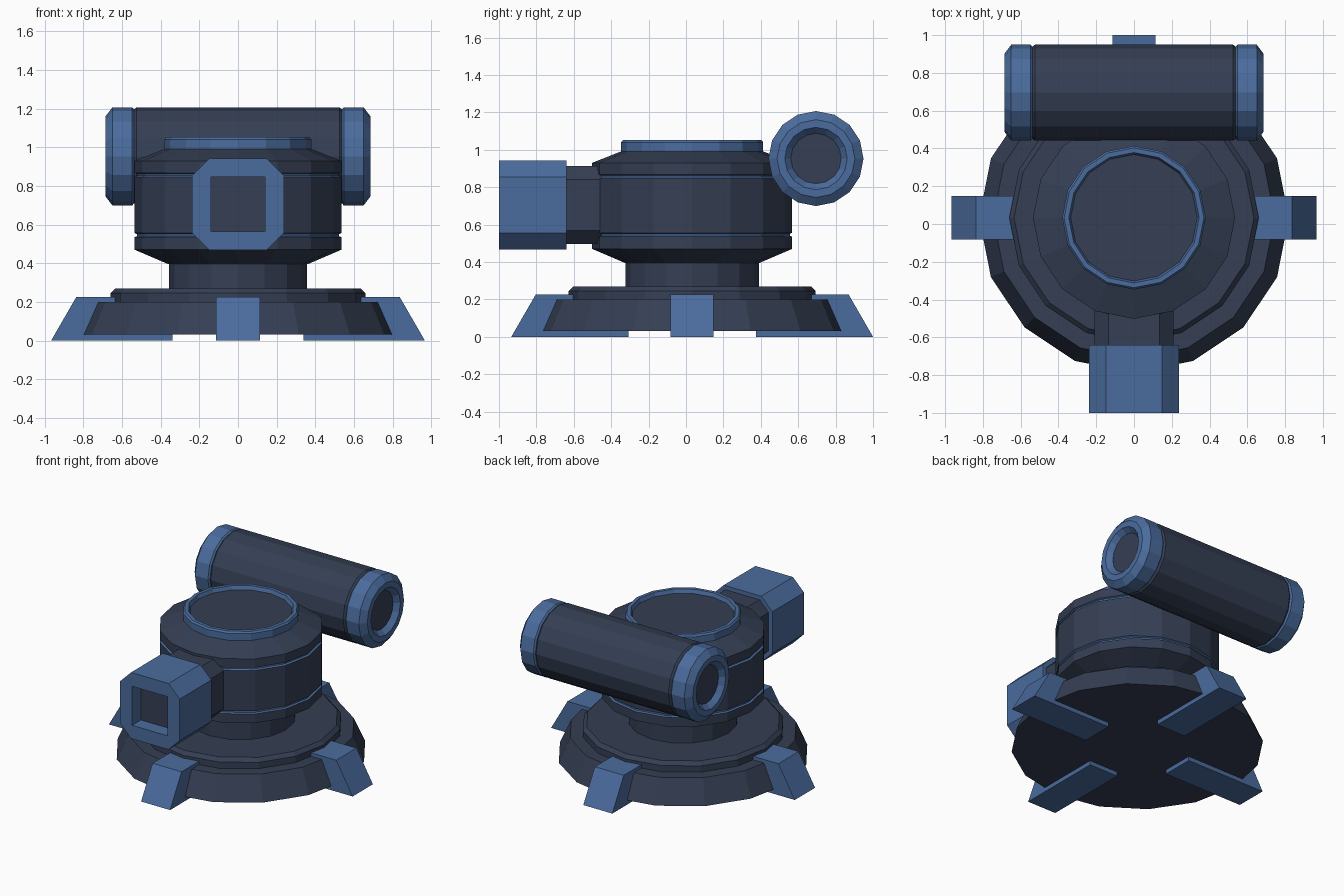
import bpy, bmesh, math
from mathutils import Matrix

if "Cube" in bpy.data.objects:
    bpy.data.objects.remove(bpy.data.objects["Cube"])

CY = 0.033   # centre of the round body in y
SIDES = 16


def material(name, rgb):
    m = bpy.data.materials.new(name)
    m.diffuse_color = (*rgb, 1)
    m.use_nodes = True
    m.node_tree.nodes["Principled BSDF"].inputs["Base Color"].default_value = m.diffuse_color
    return m


DARK = material("dark_slate", (0.035, 0.049, 0.088))
BLUE = material("steel_blue", (0.07, 0.15, 0.34))


def finish(name, bm, mats, matrix=Matrix()):
    bmesh.ops.recalc_face_normals(bm, faces=bm.faces)
    bm.transform(matrix)
    me = bpy.data.meshes.new(name)
    bm.to_mesh(me)
    bm.free()
    for m in mats:
        me.materials.append(m)
    ob = bpy.data.objects.new(name, me)
    bpy.context.collection.objects.link(ob)
    return ob


def lathe(name, profile, mats, matrix, accent=(), cap_end_mat=0):
    """Spin (radius, height) points; segments listed in accent use the second material."""
    bm = bmesh.new()
    rings = [[bm.verts.new((r * math.cos(2 * math.pi * i / SIDES),
                            r * math.sin(2 * math.pi * i / SIDES), z))
              for i in range(SIDES)] for r, z in profile]
    for s, (a, b) in enumerate(zip(rings, rings[1:])):
        for i in range(SIDES):
            j = (i + 1) % SIDES
            f = bm.faces.new((a[i], a[j], b[j], b[i]))
            f.material_index = 1 if s in accent else 0
    bm.faces.new(rings[0])
    bm.faces.new(rings[-1]).material_index = cap_end_mat
    return finish(name, bm, mats, matrix)


def prism(name, outline, start, end, mat, matrix=Matrix()):
    """Extrude an (x, z) outline along y."""
    bm = bmesh.new()
    face = bm.faces.new([bm.verts.new((x, start, z)) for x, z in outline])
    new = bmesh.ops.extrude_face_region(bm, geom=[face])["geom"]
    bmesh.ops.translate(bm, vec=(0, end - start, 0),
                        verts=[v for v in new if isinstance(v, bmesh.types.BMVert)])
    return finish(name, bm, [mat], matrix)


def octagon(half, c, zc):
    k = half - c
    return [(x, zc + z) for x, z in ((-k, -half), (k, -half), (half, -k), (half, k),
                                     (k, half), (-k, half), (-half, k), (-half, -k))]


body = Matrix.Translation((0, CY, 0))

# Stepped base and neck
lathe("base", [(0.82, 0.03), (0.745, 0.2), (0.66, 0.2), (0.66, 0.245), (0.635, 0.27)], [DARK], body)
lathe("neck", [(0.357, 0.25), (0.357, 0.42)], [DARK], body)

# Four wedge feet
foot = [(0.34, 0), (0.967, 0), (0.837, 0.225), (0.34, 0.225)]
for i, side in enumerate(("right", "back", "left", "front")):
    prism(side + "_foot", foot, -0.115, 0.115, BLUE,
          body @ Matrix.Rotation(i * math.pi / 2, 4, 'Z'))

# Turret drum with two blue grooves
lathe("turret", [(0.36, 0.395), (0.535, 0.47), (0.535, 0.535), (0.522, 0.54), (0.522, 0.55),
                 (0.535, 0.556), (0.535, 0.847), (0.522, 0.853), (0.522, 0.863), (0.535, 0.868),
                 (0.535, 0.93), (0.37, 0.995)],
      [DARK, BLUE], body, accent=(2, 3, 4, 6, 7, 8))

# Top rim with recessed lid
lathe("top_rim", [(0.38, 0.975), (0.38, 1.04), (0.37, 1.052), (0.345, 1.052), (0.335, 1.025)],
      [BLUE, DARK], body, cap_end_mat=1)

# Front snout: octagonal arm and head with a square socket
prism("snout_arm", octagon(0.208, 0.072, 0.705), -0.3, -0.66, DARK)
bm = bmesh.new()
oct_pts = octagon(0.237, 0.088, 0.705)
front = [bm.verts.new((x, -1.0, z)) for x, z in oct_pts]
back = [bm.verts.new((x, -0.64, z)) for x, z in oct_pts]
h = 0.14
square = [(-h, -h), (h, -h), (h, h), (-h, h)]
rim = [bm.verts.new((x, -1.0, 0.705 + z)) for x, z in square]
floor = [bm.verts.new((x, -0.9, 0.705 + z)) for x, z in square]
bm.faces.new(back)
bm.faces.new(floor).material_index = 1
for i in range(8):
    bm.faces.new((front[i], front[(i + 1) % 8], back[(i + 1) % 8], back[i]))
for i in range(4):
    j = (i + 1) % 4
    a, b, c = front[2 * i], front[2 * i + 1], front[(2 * i + 2) % 8]
    bm.faces.new((rim[i], rim[j], floor[j], floor[i]))
    bm.faces.new((a, b, rim[j], rim[i]))
    bm.faces.new((b, c, rim[j]))
finish("snout_head", bm, [BLUE, DARK])

# Rear cross tube with flared end caps
tube = Matrix.Translation((0, 0.695, 0.953))
lathe("rear_tube", [(0.235, -0.545), (0.242, -0.54), (0.254, -0.525), (0.254, 0.525),
                    (0.242, 0.54), (0.235, 0.545)],
      [DARK], tube @ Matrix.Rotation(math.pi / 2, 4, 'Y'))
cap = [(0.24, 0.535), (0.254, 0.548), (0.254, 0.65), (0.208, 0.685),
       (0.167, 0.685), (0.135, 0.65)]
for side, sign in (("right", 1), ("left", -1)):
    lathe(side + "_tube_cap", cap, [BLUE, DARK],
          tube @ Matrix.Rotation(sign * math.pi / 2, 4, 'Y'), cap_end_mat=1)
